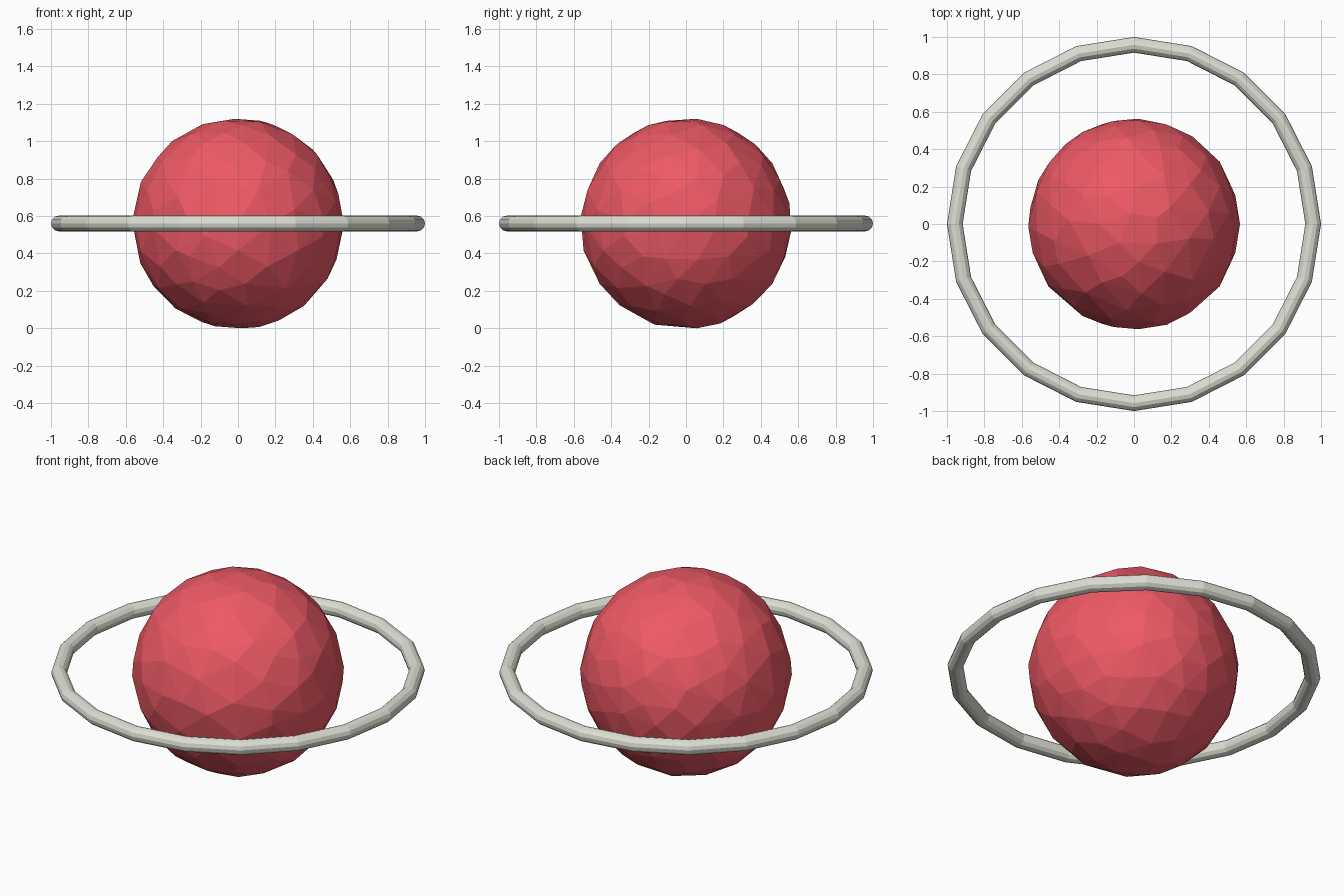
import bpy, math

if "Cube" in bpy.data.objects:
    bpy.data.objects.remove(bpy.data.objects["Cube"])

CENTRE = (0, 0, 0.56)

def material(name, rgb):
    m = bpy.data.materials.new(name)
    m.diffuse_color = (*rgb, 1)
    m.use_nodes = True
    m.node_tree.nodes["Principled BSDF"].inputs["Base Color"].default_value = m.diffuse_color
    return m

# Faceted planet: fine sphere reduced to irregular flat facets
bpy.ops.mesh.primitive_ico_sphere_add(subdivisions=4, radius=0.561, location=CENTRE)
planet = bpy.context.object
planet.name = "planet_body"
planet.data.materials.append(material("planet_red", (0.85, 0.10, 0.13)))
reduce = planet.modifiers.new("facets", 'DECIMATE')
reduce.ratio = 0.24
bpy.ops.object.modifier_apply(modifier=reduce.name)
bpy.ops.object.shade_flat()

# Thin 20-segment ring with a rounded tube
bpy.ops.mesh.primitive_torus_add(major_radius=0.958, minor_radius=0.042,
                                 major_segments=20, minor_segments=12, location=CENTRE)
ring = bpy.context.object
ring.name = "planet_ring"
ring.data.materials.append(material("ring_ivory", (0.72, 0.73, 0.65)))
bpy.ops.object.shade_flat()
